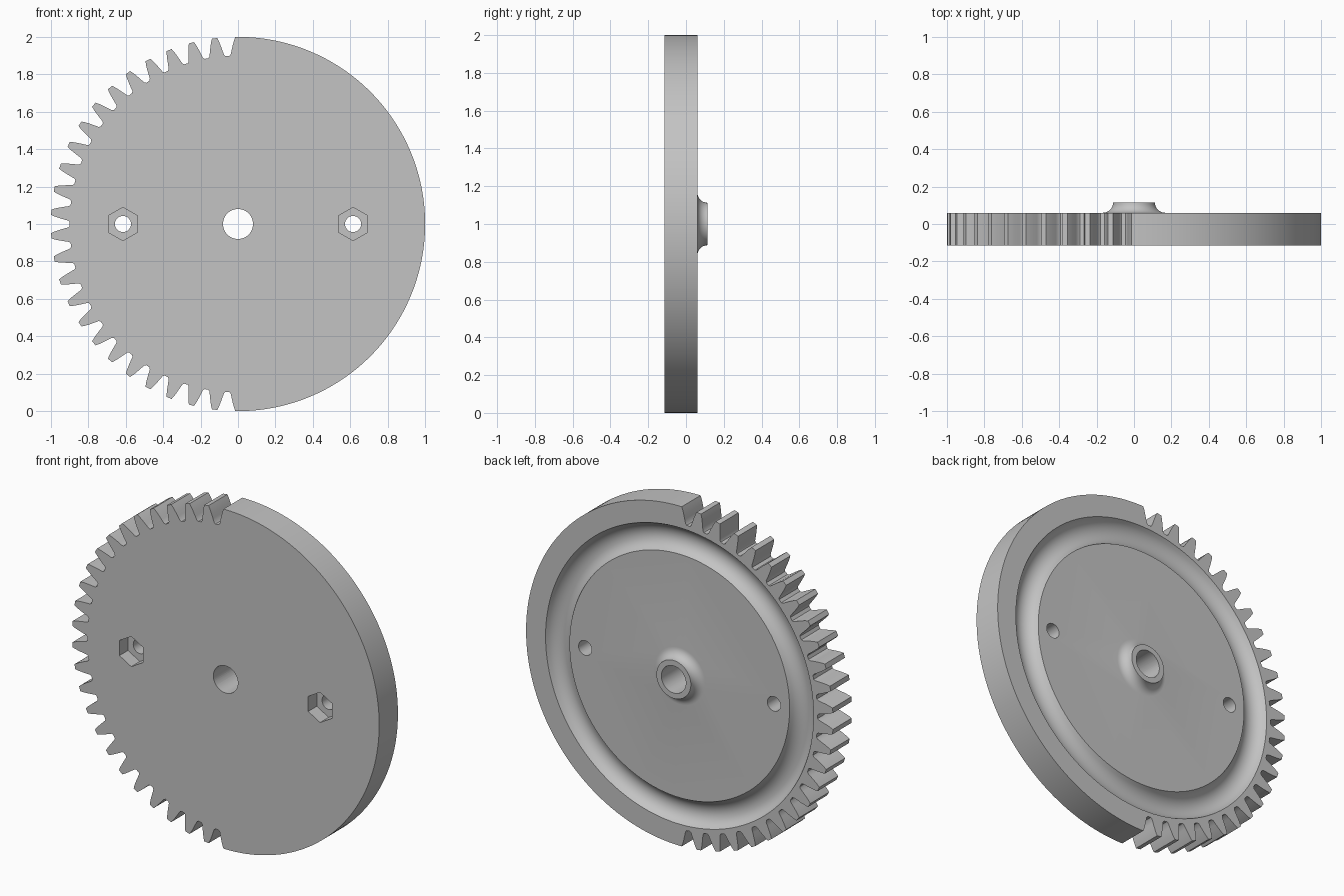
import bpy
import bmesh
from math import sin, cos, pi, radians

cube = bpy.data.objects.get("Cube")
if cube:
    bpy.data.objects.remove(cube, do_unlink=True)

FRONT, BACK, HUB_TOP = -0.115, 0.06, 0.115
CENTRE_Z = 1.0
TEETH = 50
PITCH = 360 / TEETH

grey = bpy.data.materials.new("plain grey")
grey.use_nodes = True
grey.diffuse_color = (0.55, 0.55, 0.55, 1)
grey.node_tree.nodes["Principled BSDF"].inputs["Base Color"].default_value = (0.55, 0.55, 0.55, 1)


def finish(name, bm):
    bmesh.ops.recalc_face_normals(bm, faces=bm.faces)
    mesh = bpy.data.meshes.new(name)
    bm.to_mesh(mesh)
    bm.free()
    mesh.materials.append(grey)
    obj = bpy.data.objects.new(name, mesh)
    bpy.context.collection.objects.link(obj)
    return obj


def prism(name, outline, y0, y1):
    """Extrude an (x, z) outline from y0 to y1."""
    bm = bmesh.new()
    rings = [[bm.verts.new((x, y, z)) for x, z in outline] for y in (y0, y1)]
    for ring in rings:
        bm.faces.new(ring)
    count = len(outline)
    for i in range(count):
        j = (i + 1) % count
        bm.faces.new((rings[0][i], rings[0][j], rings[1][j], rings[1][i]))
    return finish(name, bm)


def lathe(name, profile, steps):
    """Spin a closed (radius, y) profile around the axle."""
    bm = bmesh.new()
    rings = []
    for s in range(steps):
        a = 2 * pi * s / steps
        rings.append([bm.verts.new((r * cos(a), y, CENTRE_Z + r * sin(a))) for r, y in profile])
    count = len(profile)
    for s in range(steps):
        here, there = rings[s], rings[(s + 1) % steps]
        for i in range(count):
            j = (i + 1) % count
            bm.faces.new((here[i], here[j], there[j], there[i]))
    return finish(name, bm)


def polar(r, degrees):
    """Point at an angle from the top, turning towards -x."""
    a = radians(degrees)
    return (-r * sin(a), CENTRE_Z + r * cos(a))


def polygon(x, r, sides):
    return [(x + r * sin(2 * pi * i / sides), CENTRE_Z + r * cos(2 * pi * i / sides))
            for i in range(sides)]


def combine(target, other, operation):
    mod = target.modifiers.new(other.name, "BOOLEAN")
    mod.object = other
    mod.operation = operation
    mod.solver = "EXACT"
    bpy.context.view_layer.objects.active = target
    bpy.ops.object.modifier_apply(modifier=mod.name)
    bpy.data.objects.remove(other, do_unlink=True)


# Wheel outline: teeth on the -x half, plain rim on the +x half
flank = [(0.9, 2.95), (0.908, 2.45), (0.93, 2.1), (0.955, 1.7), (0.98, 1.27), (1.0, 0.82)]
outline = []
last = TEETH // 2
for k in range(last + 1):
    if k > 0:
        outline += [polar(r, k * PITCH - half) for r, half in flank]
    if k < last:
        outline += [polar(r, k * PITCH + half) for r, half in reversed(flank)]
outline += [polar(1.0, 180 + 2 * i) for i in range(91)]
wheel = prism("gear_wheel", outline, FRONT, BACK)

# Rounded ring groove in the back
mid, half_width, depth = 0.795, 0.078, 0.055
arc_radius = (half_width ** 2 + depth ** 2) / (2 * depth)
arc_centre = BACK - depth + arc_radius
groove = [(mid + half_width, BACK + 0.05), (mid - half_width, BACK + 0.05)]
for i in range(17):
    dx = -half_width + 2 * half_width * i / 16
    groove.append((mid + dx, arc_centre - (arc_radius ** 2 - dx ** 2) ** 0.5))
combine(wheel, lathe("groove_cutter", groove, 128), "DIFFERENCE")

# Hub with a concave flare
flare = HUB_TOP - BACK
top_radius = 0.112
hub = [(0.02, BACK - 0.03), (top_radius + flare, BACK - 0.03)]
for i in range(9):
    a = pi / 2 * i / 8
    hub.append((top_radius + flare * (1 - sin(a)), HUB_TOP - flare * cos(a)))
hub.append((0.02, HUB_TOP))
combine(wheel, lathe("hub", hub, 64), "UNION")

# Axle bore
combine(wheel, prism("bore_cutter", polygon(0, 0.08, 64), -0.3, 0.3), "DIFFERENCE")

# Bolt holes with hexagonal nut pockets in the front
for side in (-1, 1):
    x = side * 0.615
    combine(wheel, prism("bolt_cutter", polygon(x, 0.043, 32), -0.3, 0.3), "DIFFERENCE")
    combine(wheel, prism("nut_cutter", polygon(x, 0.089, 6), -0.3, FRONT + 0.08), "DIFFERENCE")

bpy.ops.object.select_all(action="DESELECT")
wheel.select_set(True)
bpy.context.view_layer.objects.active = wheel
bpy.ops.object.shade_smooth_by_angle(angle=radians(30))
